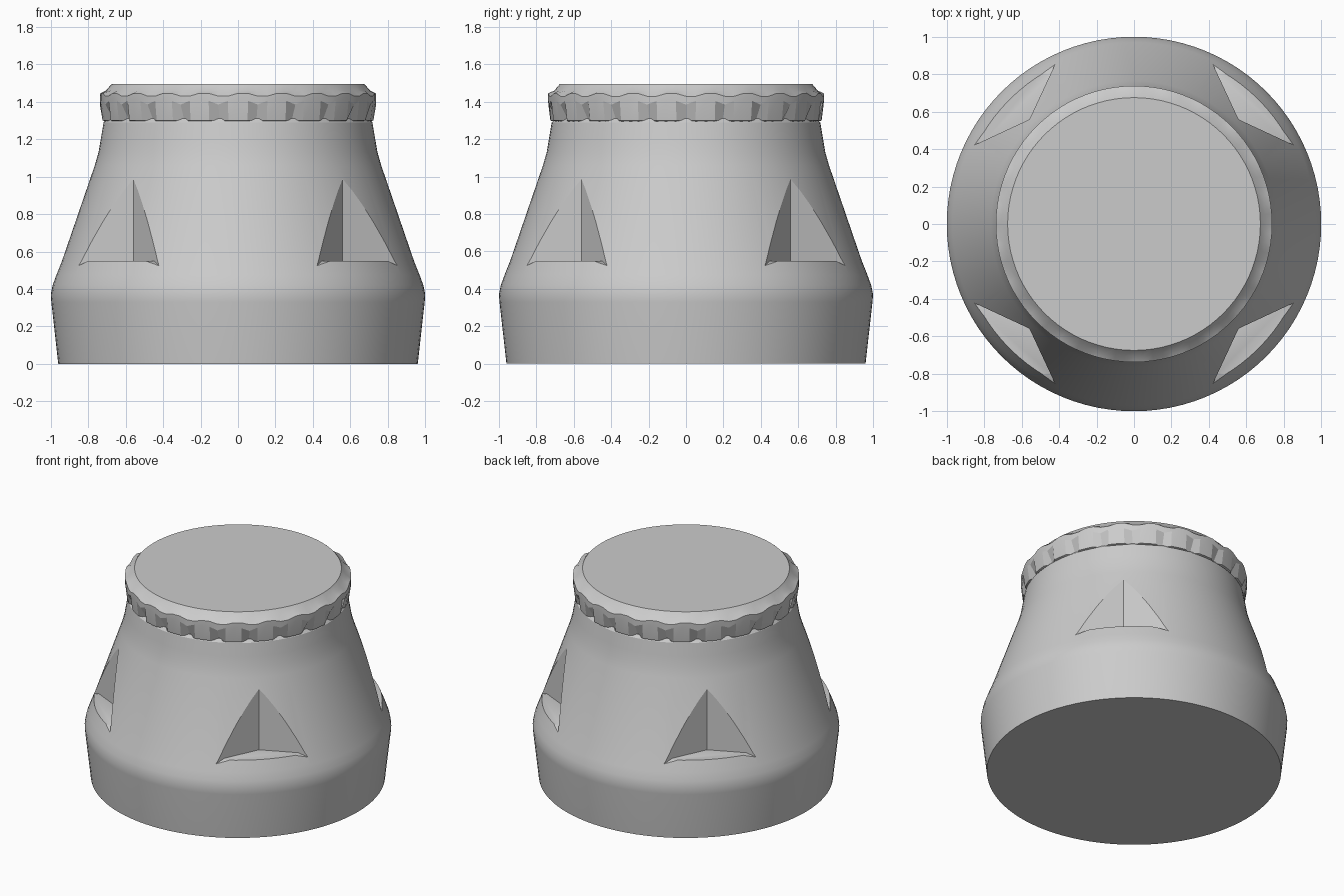
import bpy, bmesh
from math import sin, cos, pi, radians

cube = bpy.data.objects.get("Cube")
if cube:
    bpy.data.objects.remove(cube, do_unlink=True)

grey = bpy.data.materials.new("plain_grey")
grey.use_nodes = True
grey.diffuse_color = (0.6, 0.6, 0.6, 1)
grey.node_tree.nodes["Principled BSDF"].inputs["Base Color"].default_value = (0.6, 0.6, 0.6, 1)


def make_object(name, bm):
    bmesh.ops.recalc_face_normals(bm, faces=bm.faces)
    mesh = bpy.data.meshes.new(name)
    bm.to_mesh(mesh)
    bm.free()
    mesh.materials.append(grey)
    obj = bpy.data.objects.new(name, mesh)
    bpy.context.collection.objects.link(obj)
    return obj


def lathe(name, rings, sides):
    """Closed solid from rings; each ring gives (radius, height) for side i."""
    bm = bmesh.new()
    loops = []
    for ring in rings:
        loop = []
        for i in range(sides):
            r, z = ring(i)
            a = 2 * pi * i / sides
            loop.append(bm.verts.new((r * cos(a), r * sin(a), z)))
        loops.append(loop)
    for low, high in zip(loops, loops[1:]):
        for i in range(sides):
            j = (i + 1) % sides
            bm.faces.new((low[i], low[j], high[j], high[i]))
    bm.faces.new(loops[0])
    bm.faces.new(loops[-1])
    return make_object(name, bm)


def fixed(r, z):
    return lambda i: (r, z)


def smooth(obj, angle):
    bpy.ops.object.select_all(action='DESELECT')
    obj.select_set(True)
    bpy.context.view_layer.objects.active = obj
    bpy.ops.object.shade_smooth_by_angle(angle=radians(angle))


# Flared body with a rounded shoulder above the base
profile = [(0.96, 0), (0.997, 0.33), (1.0, 0.37), (0.99, 0.42), (0.97, 0.475),
           (0.94, 0.55), (0.765, 1.06), (0.745, 1.13), (0.733, 1.2), (0.718, 1.29), (0.70, 1.31)]
body = lathe("body", [fixed(r, z) for r, z in profile], 96)

# Wide wedge cutters for the four diagonal notches
bm = bmesh.new()
corner, spread = 0.79, radians(70)
for k in range(4):
    turn = pi / 4 + k * pi / 2

    def place(t, side, z):
        u, v = corner + t * cos(spread), side * t * sin(spread)
        return bm.verts.new((u * cos(turn) - v * sin(turn), u * sin(turn) + v * cos(turn), z))

    outline = [(0, 1, 0.55), (0.26, -1, 0.55), (0.6, -1, 0.41), (1.2, 0, 0.55),
               (0.6, 1, 0.41), (0.26, 1, 0.55)]
    low = [place(*p) for p in outline]
    high = [place(t, s, 1.2) for t, s, z in outline]
    for i in range(6):
        j = (i + 1) % 6
        bm.faces.new((low[i], low[j], high[j], high[i]))
    bm.faces.new(high)
    c, a1, a2, tip, b2, b1 = low
    for tri in ((c, b1, a1), (a1, b1, tip), (a1, tip, a2), (b1, b2, tip)):
        bm.faces.new(tri)
cutter = make_object("notch_cutter", bm)
cutter.hide_render = True

cut = body.modifiers.new("notches", 'BOOLEAN')
cut.operation = 'DIFFERENCE'
cut.solver = 'EXACT'
cut.object = cutter
bpy.context.view_layer.objects.active = body
bpy.ops.object.modifier_apply(modifier=cut.name)
bpy.data.objects.remove(cutter, do_unlink=True)
smooth(body, 25)

# Crimped cap: flutes pinch in at the lower rim, then it rounds to a flat top
crimp = [
    lambda i: (0.69, 1.29),
    lambda i: (0.69 if i % 4 == 0 else 0.725, 1.30),
    lambda i: (0.738, 1.385 if i % 4 == 0 else 1.405),
    lambda i: (0.738, 1.43 if i % 4 < 2 else 1.445),
    fixed(0.705, 1.46),
    fixed(0.675, 1.495),
]
cap = lathe("crimped_cap", crimp, 88)
smooth(cap, 20)
